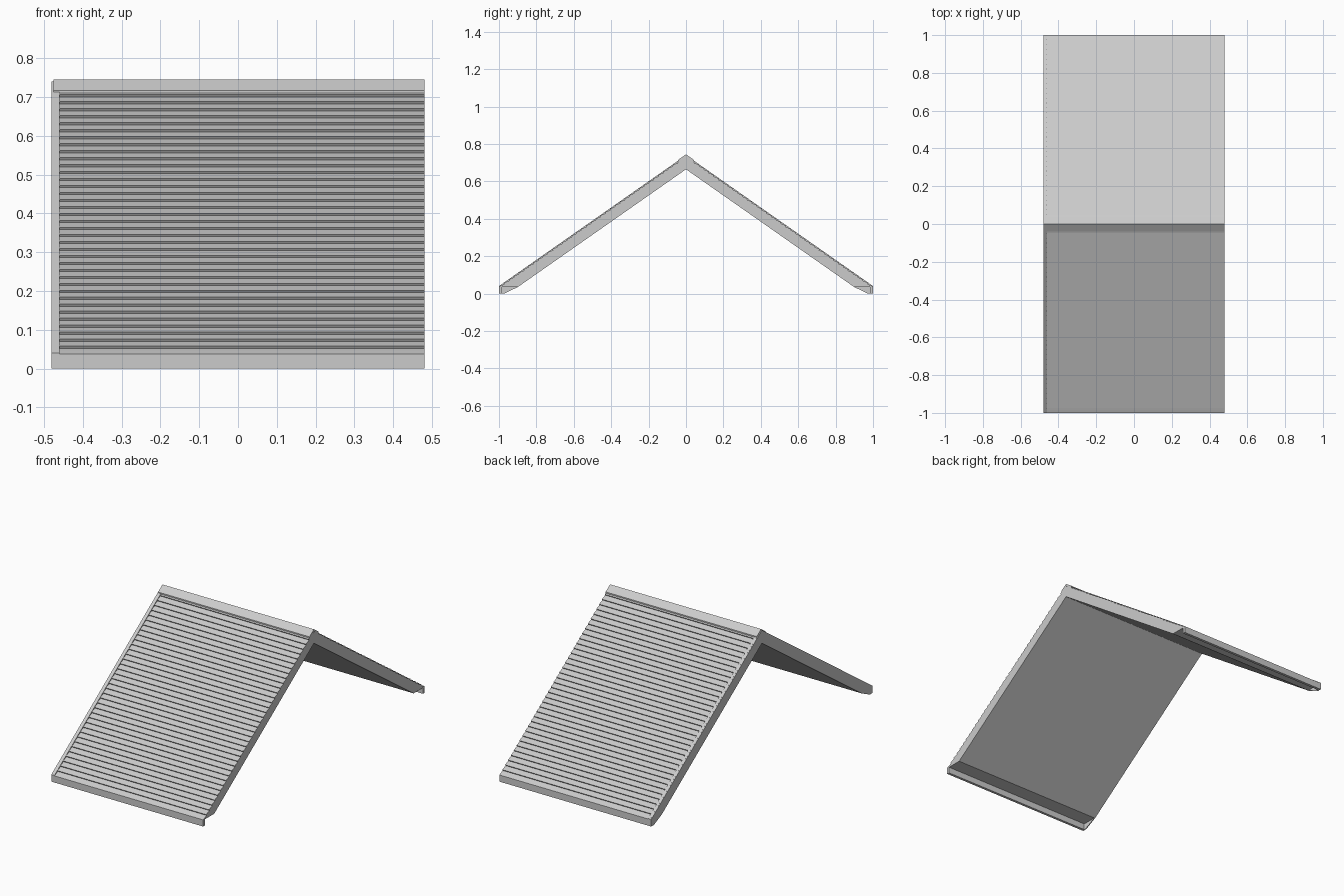
import bpy, bmesh, math

if "Cube" in bpy.data.objects:
    bpy.data.objects.remove(bpy.data.objects["Cube"])

SLOPE = 0.7
ANG = math.atan(SLOPE)


def extrude_profile(name, pts, x0, x1):
    """Extrude a closed (y, z) outline from x0 to x1."""
    bm = bmesh.new()
    face = bm.faces.new([bm.verts.new((x0, y, z)) for y, z in pts])
    res = bmesh.ops.extrude_face_region(bm, geom=[face])
    moved = [v for v in res["geom"] if isinstance(v, bmesh.types.BMVert)]
    bmesh.ops.translate(bm, verts=moved, vec=(x1 - x0, 0, 0))
    bmesh.ops.recalc_face_normals(bm, faces=bm.faces)
    mesh = bpy.data.meshes.new(name)
    bm.to_mesh(mesh)
    bm.free()
    obj = bpy.data.objects.new(name, mesh)
    bpy.context.collection.objects.link(obj)
    return obj


def both_slopes(half):
    """Half outline from outer ridge to inner ridge, mirrored over y = 0."""
    return half + [(-y, z) for y, z in half[-2:0:-1]]


# overlapping tile courses, from ridge down to eave
BASE, LIP, STEP, ROWS = 0.7305, 0.007, 0.018, 37
outer = [(0, BASE)]
for i in reversed(range(ROWS)):
    z = 0.052 + i * STEP
    y = (BASE - z) / SLOPE
    outer.append((y + LIP * math.sin(ANG), z + LIP * math.cos(ANG)))
    outer.append((y, z))

# roof slab with stepped top and boxed eave
slab = outer + [(0.985, 0.045), (1, 0.038), (1, 0.035), (0.9, 0.035), (0, 0.665)]
extrude_profile("tiled_roof_slab", both_slopes(slab), -0.475, 0.48)

# ridge cap
cap = [(0, 0.745), (0.04, 0.717), (0.04, 0.704), (0, 0.732)]
extrude_profile("ridge_cap", both_slopes(cap), -0.475, 0.48)

# gable board closing the left end
board = [(0, 0.74), (1, 0.04), (1, 0), (0.973, 0), (0.9, 0.035), (0, 0.665)]
extrude_profile("gable_board", both_slopes(board), -0.48, -0.475)

# verge trim and eave fascia on both slopes
for side, label in ((-1, "front"), (1, "back")):
    trim = [(0.03, 0.7195), (1, 0.0405), (1, 0.03), (0.03, 0.7)]
    extrude_profile("verge_trim_" + label, [(side * y, z) for y, z in trim], -0.475, -0.46)
    fascia = [(0.985, 0), (1, 0), (1, 0.036), (0.985, 0.036)]
    extrude_profile("eave_fascia_" + label, [(side * y, z) for y, z in fascia], -0.475, 0.48)
